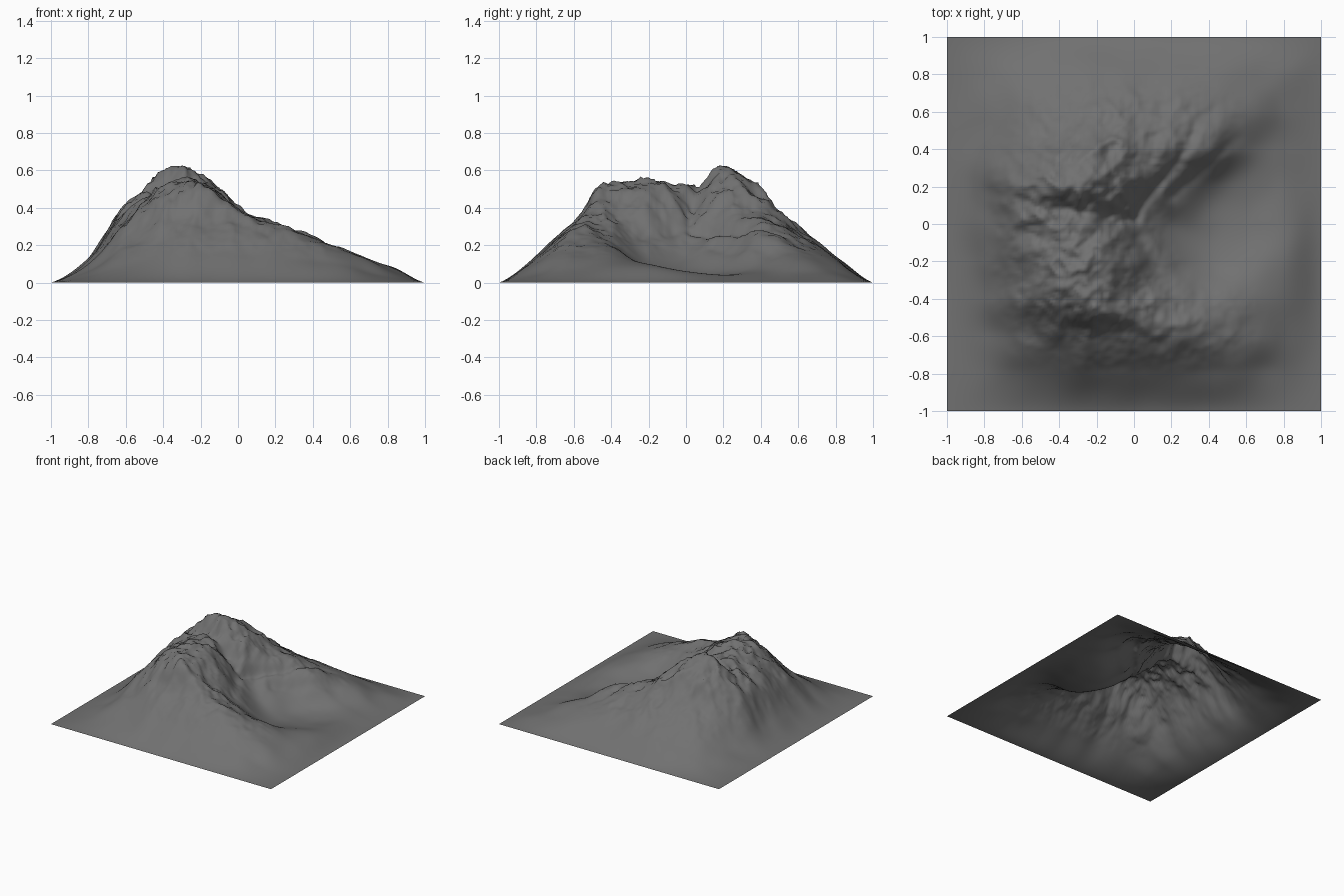
import bpy, math
from mathutils import Vector, noise

if "Cube" in bpy.data.objects:
    bpy.data.objects.remove(bpy.data.objects["Cube"])

N = 140  # grid cells per side

# broad relief: heights in hundredths, rows from y=0.8 to y=-0.8, columns x=-0.8 to 0.8
RELIEF = [
    [3, 8, 12, 14, 14, 13, 12, 8, 4],
    [6, 17, 25, 29, 28, 25, 20, 14, 5],
    [9, 28, 43, 49, 40, 32, 25, 10, 4],
    [13, 41, 57, 55, 39, 23, 9, 4, 4],
    [13, 39, 49, 49, 31, 13, 5, 4, 6],
    [12, 35, 50, 53, 37, 18, 8, 9, 9],
    [10, 31, 47, 51, 38, 27, 20, 16, 9],
    [6, 19, 29, 32, 31, 28, 23, 16, 7],
    [3, 8, 12, 14, 14, 13, 11, 8, 3],
]

# gullies (negative depth: crest): start, end, depth, width
GULLIES = [
    ((-0.05, 0.03), (-0.85, 0.18), 0.05, 0.045),
    ((0.02, 0.03), (0.44, 0.66), 0.04, 0.03),
    ((0.2, 0.15), (0.6, 0.5), 0.03, 0.035),
    ((0.0, -0.05), (0.2, -0.35), 0.03, 0.04),
    ((-0.32, 0.22), (-0.22, 0.4), -0.04, 0.1),
    ((-0.15, -0.5), (-0.45, -0.45), -0.05, 0.06),
    ((-0.15, -0.5), (0.5, -0.53), -0.03, 0.06),
]


def cell(r, c):
    return RELIEF[r][c] / 100 if 0 <= r < 9 and 0 <= c < 9 else 0.0


def spline(p, t):
    a, b, c, d = p
    return b + 0.5 * t * (c - a + t * (2*a - 5*b + 4*c - d + t * (3*(b - c) + d - a)))


def broad(x, y):
    u, v = (x + 0.8) / 0.2, (0.8 - y) / 0.2
    c, r = math.floor(u), math.floor(v)
    rows = [spline([cell(r + j, c + i) for i in (-1, 0, 1, 2)], u - c) for j in (-1, 0, 1, 2)]
    return max(0.0, spline(rows, v - r))


def gully(x, y, a, b, depth, width):
    a, b, p = Vector(a), Vector(b), Vector((x, y))
    d = b - a
    t = min(1, max(0, (p - a).dot(d) / d.length_squared))
    dist = (p - a - d * t).length
    return depth * (1 - t) ** 0.5 * math.exp(-(dist / width) ** 2)


def rugged(x, y):
    # ridged crags, several octaves
    total, amp, f = 0, 1, 5.2
    for k in range(4):
        n = noise.noise(Vector((x * f + 5.3, y * f + 2.1, k * 7.7)))
        total += amp * (0.45 - 2 * abs(n))
        amp, f = amp * 0.6, f * 2.05
    return total


def height(x, y):
    wx = 0.03 * noise.noise(Vector((x * 5, y * 5, 3)))
    wy = 0.03 * noise.noise(Vector((x * 5, y * 5, 9)))
    edge = min(1, max(0, (1 - max(abs(x), abs(y))) / 0.25))
    h = broad(x + wx * edge, y + wy * edge)
    rough = 0.036 * min(1, max(0, (h - 0.12) / 0.36)) * edge
    h += rough * rugged(x, y)
    h -= sum(gully(x + wx, y + wy, *g) for g in GULLIES) * edge * min(1, max(0, h / 0.25))
    return max(0.0, h) if edge > 0 else 0.0


# mountain surface
verts, faces = [], []
for j in range(N + 1):
    for i in range(N + 1):
        x, y = 2 * i / N - 1, 2 * j / N - 1
        verts.append((x, y, height(x, y)))
for j in range(N):
    for i in range(N):
        k = j * (N + 1) + i
        faces.append((k, k + 1, k + N + 2, k + N + 1))
mesh = bpy.data.meshes.new("mountain")
mesh.from_pydata(verts, [], faces)
mesh.shade_smooth()
bpy.context.collection.objects.link(bpy.data.objects.new("mountain", mesh))

# dark rock
rock = bpy.data.materials.new("rock")
rock.diffuse_color = (0.165, 0.165, 0.165, 1)
rock.use_nodes = True
rock.node_tree.nodes["Principled BSDF"].inputs["Base Color"].default_value = rock.diffuse_color
mesh.materials.append(rock)
